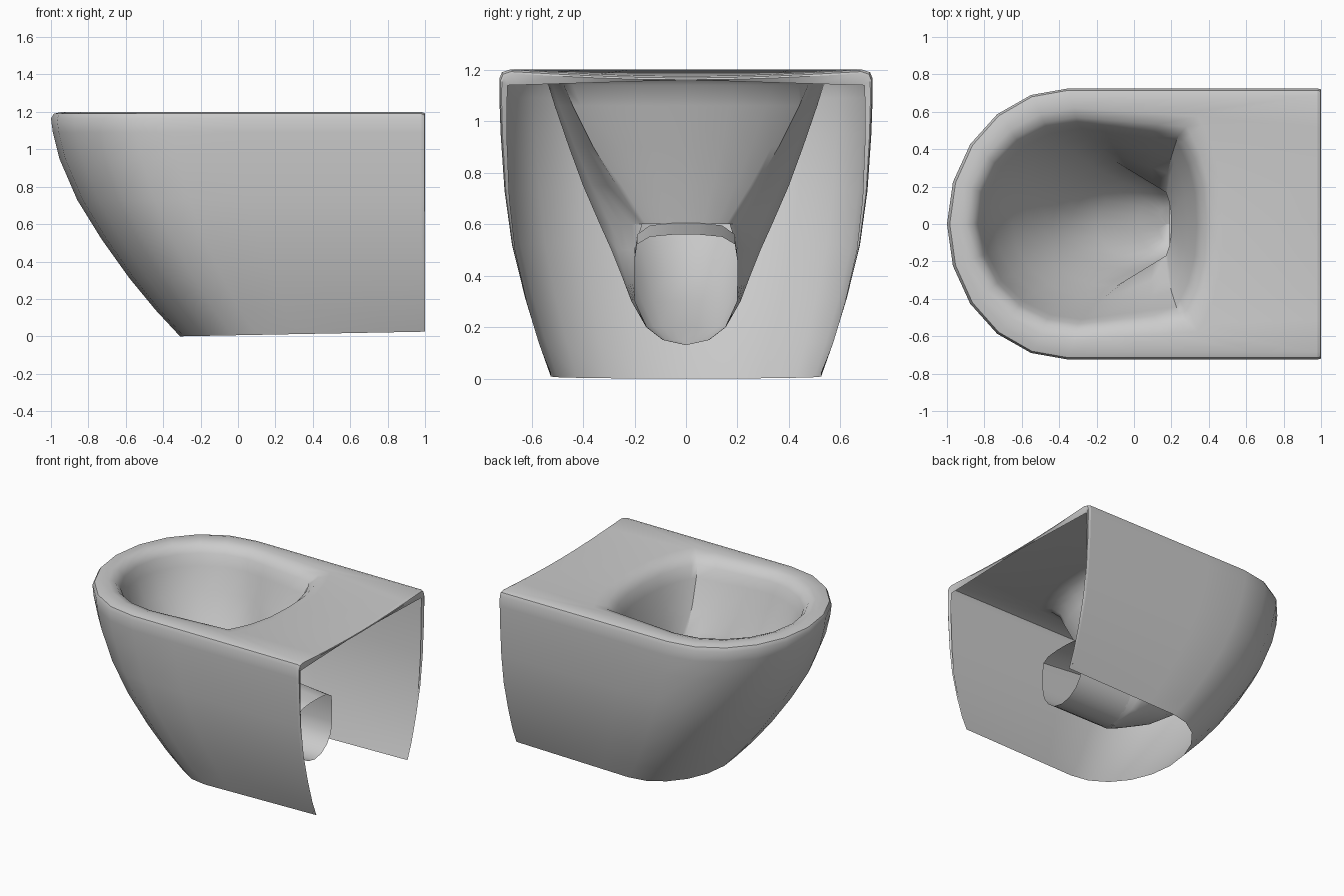
import bpy, bmesh, math

if "Cube" in bpy.data.objects:
    bpy.data.objects.remove(bpy.data.objects["Cube"])

SIDE, ARC, BACK = 4, 10, 8          # segments: straight side, rounded front, back edge


def ring(tip, start, w, z, corner, wb=None, bulge=0.0, tilt=0.0):
    """Horizontal outline: side, rounded front, other side, then the back edge."""
    wb = w if wb is None else wb
    half = [(corner + (start - corner) * i / SIDE, wb + (w - wb) * i / SIDE) for i in range(SIDE)]
    front = []
    for i in range(ARC + 1):
        a = math.pi * i / ARC
        front.append((start - (start - tip) * math.sin(a), w * math.cos(a)))
    back = []
    for i in range(1, BACK):
        t = -math.cos(math.pi * i / BACK) if bulge else -1 + 2 * i / BACK
        back.append((corner + bulge * (1 - abs(t) ** 2.6), wb * t))
    pts = half + front + [(x, -y) for x, y in reversed(half)] + back
    return [(x, y, z + tilt * max(0, x - tip)) for x, y in pts]


def loft(bm, rings, closed, count=None):
    """Skin neighbouring rings; closed rings wrap round, open ones use the first count points."""
    rows = [[bm.verts.new(p) for p in r] for r in rings]
    for k in range(len(rows) - 1):
        a, b = rows[k], rows[k + 1]
        n = len(a)
        for i in range(n if closed[k] else (count or n) - 1):
            j = (i + 1) % n
            bm.faces.new((a[i], a[j], b[j], b[i]))


def finish(bm, name, angle=40):
    bmesh.ops.remove_doubles(bm, verts=bm.verts, dist=0.0008)
    loose = [v for v in bm.verts if not v.link_faces]
    bmesh.ops.delete(bm, geom=loose, context='VERTS')
    bmesh.ops.recalc_face_normals(bm, faces=bm.faces)
    me = bpy.data.meshes.new(name)
    bm.to_mesh(me)
    bm.free()
    ob = bpy.data.objects.new(name, me)
    bpy.context.collection.objects.link(ob)
    bpy.context.view_layer.objects.active = ob
    ob.select_set(True)
    bpy.ops.object.shade_smooth_by_angle(angle=math.radians(angle))
    ob.select_set(False)
    return ob


OPEN = 2 * SIDE + ARC + 1           # points in a ring without its back edge
END = 0.98

# Pan: outer skirt (open below and behind), rim deck and bowl in one skin
# skirt rows: front tip x, start of straight side x, half width, z
skirt = [(-0.31, 0.10, 0.525, 0.0), (-0.44, 0.01, 0.572, 0.14), (-0.58, -0.08, 0.624, 0.31),
         (-0.73, -0.18, 0.676, 0.52), (-0.86, -0.26, 0.705, 0.73), (-0.955, -0.32, 0.72, 0.95),
         (-0.99, -0.345, 0.725, 1.09), (-1.0, -0.35, 0.725, 1.165), (-0.985, -0.35, 0.715, 1.19)]
rings = [ring(t, s, w, z, END, tilt=0.019 if z == 0 else 0) for t, s, w, z in skirt]
closed = [False] * len(skirt)

# rim deck, from outer edge in to the lip, and bowl down to the outlet level
# tip, start, half width, z, back corner x, back half width, back bulge
inner = [(-0.94, -0.34, 0.685, 1.2, END, 0.685, 0),
         (-0.90, -0.32, 0.62, 1.2, 0.34, 0.575, 0.14),
         (-0.86, -0.31, 0.57, 1.185, 0.28, 0.52, 0.13),
         (-0.83, -0.30, 0.535, 1.14, 0.24, 0.475, 0.12),
         (-0.81, -0.28, 0.51, 1.06, 0.225, 0.44, 0.11),
         (-0.745, -0.23, 0.455, 0.9, 0.20, 0.36, 0.085),
         (-0.65, -0.17, 0.40, 0.75, 0.18, 0.27, 0.06),
         (-0.53, -0.10, 0.335, 0.6, 0.17, 0.17, 0.03)]
rings += [ring(*r) for r in inner]
closed += [True] * (len(inner) - 1) + [False]


def half_width(z):                  # outlet cross-section
    return 0.2 * math.sqrt(max(0, 1 - (max(0, 0.33 - z) / 0.2) ** 2))


# lower bowl, open at the back where the outlet begins
low = [(-0.44, -0.04, 0.29, 0.5), (-0.34, 0.02, 0.25, 0.4), (-0.2, 0.08, 0.212, 0.3),
       (0.02, 0.13, 0.155, 0.2), (0.13, 0.17, 0.09, 0.15), (0.17, 0.19, 0.001, 0.13)]
rings += [ring(t, s, w, z, 0.2, max(half_width(z), 0.001)) for t, s, w, z in low]
closed += [False] * len(low)

# slight dip of the deck towards the middle of the back edge
k = len(skirt)
rings[k] = [(x, y, z - (0.025 * math.cos(y / 0.685 * math.pi / 2) if x > 0.97 else 0))
            for x, y, z in rings[k]]
bm = bmesh.new()
loft(bm, rings, closed, OPEN)
finish(bm, "pan")

# Outlet pipe: open tube running back from the bowl
lower = [(half_width(z), z) for z in (0.13, 0.145, 0.19, 0.25, 0.33, 0.48)]
side = lower + [(0.19, 0.56), (0.14, 0.595), (0.05, 0.605)]
profile = side + [(-y, z) for y, z in reversed(side[1:])]
tube = [[(x, y, z - drop * max(0, z - 0.33) / 0.27) for y, z in profile]
        for x, drop in ((0.19, 0), (0.40, 0.022), (0.62, 0.045))]
bm = bmesh.new()
loft(bm, tube, [True, True])
finish(bm, "outlet_pipe")

# Back flange: narrow lip round the open back, fading out to nothing at the floor
edge = [(w, z if z else 0.025) for _, _, w, z in skirt] + [(0.685, 1.2)]
edge += [(0.685 * c, 1.2 - 0.025 * math.cos(c * math.pi / 2)) for c in (0.75, 0.5, 0.25, 0)]
arch = edge + [(-y, z) for y, z in reversed(edge[:-1])]


def lip(x, fade, top):
    out = []
    for y, z in arch:
        f = max(0, (z - 0.025) / 1.175) * fade
        zz = z - top * f if z < 1.16 or fade < 1 else 1.16 - 0.02 * abs(y) / 0.7
        out.append((x, y * (1 - 0.045 * f), zz))
    return out


bm = bmesh.new()
loft(bm, [lip(END, 0, 0), lip(0.998, 0.15, 0.05), lip(1.0, 0.3, 0.05), lip(0.99, 1, 0.05)],
     [False] * 3)
finish(bm, "back_flange", 30)
